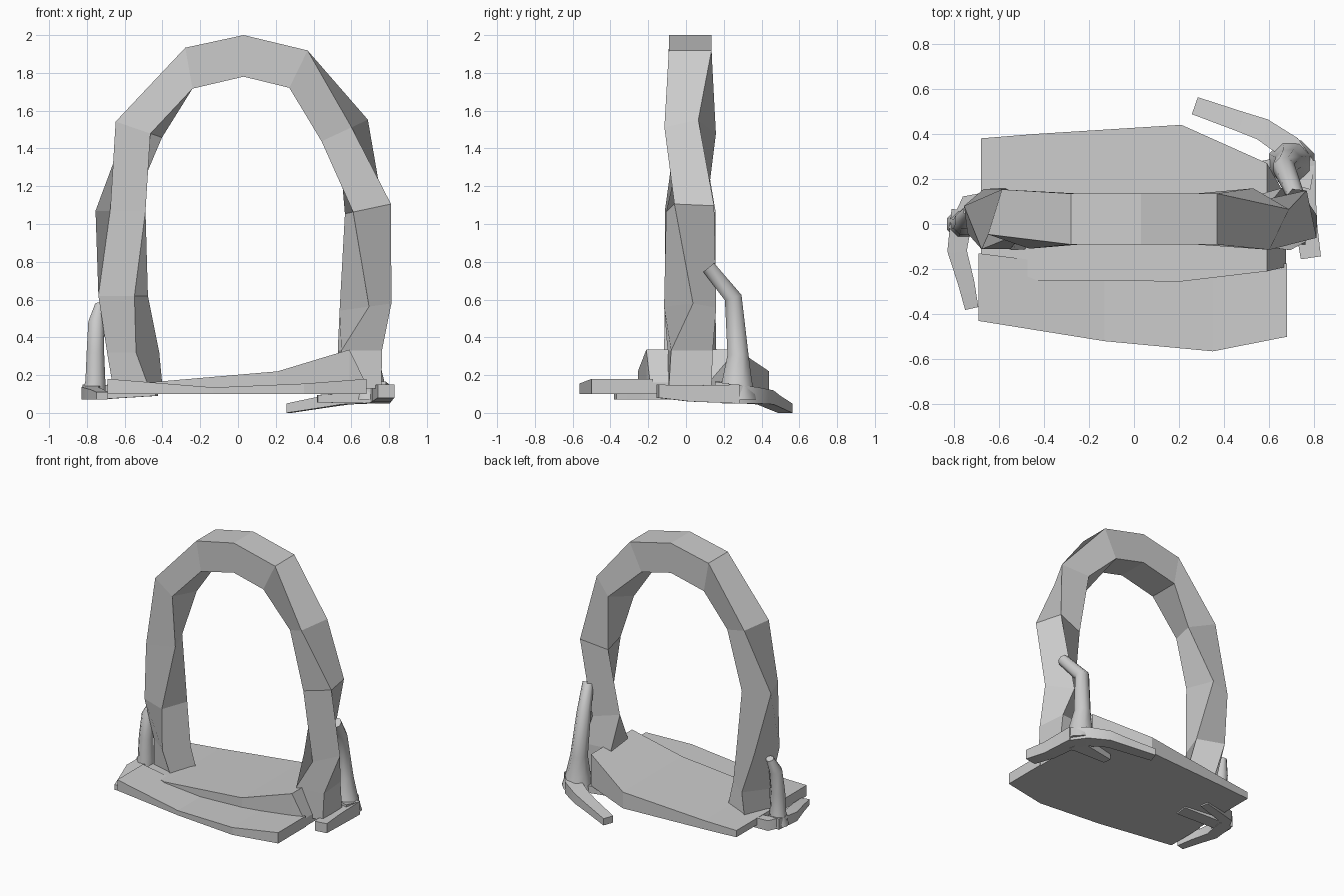
import bpy, bmesh, math
from mathutils import Vector

if "Cube" in bpy.data.objects:
    bpy.data.objects.remove(bpy.data.objects["Cube"])


def loft(name, rings, smooth=False):
    """Skin a list of equal-sized point rings and cap both ends."""
    bm = bmesh.new()
    rows = [[bm.verts.new(p) for p in r] for r in rings]
    n = len(rows[0])
    for a, b in zip(rows, rows[1:]):
        for i in range(n):
            j = (i + 1) % n
            bm.faces.new((a[i], a[j], b[j], b[i]))
    bm.faces.new(rows[0])
    bm.faces.new(rows[-1])
    bmesh.ops.recalc_face_normals(bm, faces=bm.faces)
    me = bpy.data.meshes.new(name)
    bm.to_mesh(me)
    bm.free()
    ob = bpy.data.objects.new(name, me)
    bpy.context.collection.objects.link(ob)
    if smooth:
        bpy.context.view_layer.objects.active = ob
        ob.select_set(True)
        bpy.ops.object.shade_smooth_by_angle(angle=math.radians(55))
        ob.select_set(False)


def arch_ring(x, z, lean, twist):
    """Box section in the plane spanned by the lean direction and y."""
    lean, twist = math.radians(lean), math.radians(twist)
    s = 1 - 0.12 * abs(math.sin(2 * twist))
    ring = []
    for u, v in ((1, -1), (1, 1), (-1, 1), (-1, -1)):
        u, v = u * 0.110 * s, v * 0.113 * s
        r = u * math.cos(twist) - v * math.sin(twist)
        y = u * math.sin(twist) + v * math.cos(twist)
        ring.append((x + r * math.cos(lean), 0.022 + y, z + r * math.sin(lean)))
    return ring


def slab(name, strips, bottom=0.10):
    """Cross strips: x, front y, back y, top z."""
    loft(name, [[(x, f, bottom), (x, b, bottom), (x, b, t), (x, f, t)]
                for x, f, b, t in strips])


def toe(name, path, w0, w1, h0, h1):
    """Flat root through x, y, bottom z with tapering width and height."""
    rings = []
    last = len(path) - 1
    for i, (x, y, z) in enumerate(path):
        k = i / last
        d = Vector(path[min(i + 1, last)]) - Vector(path[max(i - 1, 0)])
        side = Vector((-d.y, d.x, 0)).normalized() * (w0 + (w1 - w0) * k) / 2
        low, up = Vector((x, y, z)), Vector((0, 0, h0 + (h1 - h0) * k))
        rings.append([low + side, low - side, low - side + up, low + side + up])
    loft(name, rings, True)


def stalk(name, path, sides=8):
    """Round root through x, y, z, radius; rings tilt with the bend in y."""
    rings = []
    for i, (x, y, z, r) in enumerate(path):
        p, q = path[max(i - 1, 0)], path[min(i + 1, len(path) - 1)]
        tilt = 0 if i < 2 else math.atan2(q[1] - p[1], q[2] - p[2])
        ring = []
        for k in range(sides):
            a = 2 * math.pi * (k + 0.5) / sides
            v = r * math.sin(a)
            ring.append((x + r * math.cos(a), y + v * math.cos(tilt),
                         z - v * math.sin(tilt)))
        rings.append(ring)
    loft(name, rings, True)


# twisted stone arch: centre x, z, lean of section, twist
loft("stone_arch", [arch_ring(*r) for r in (
    (-.53, .13, 180, 20), (-.555, .32, 180, 38), (-.608, .62, 180, 20),
    (-.622, 1.07, 180, -22), (-.525, 1.50, 161, 18), (-.26, 1.825, 100, 0),
    (.03, 1.89, 90, 0), (.32, 1.82, 64, 0), (.565, 1.495, 25, -28),
    (.688, 1.08, 12, 12), (.675, .56, 8, 52), (.645, .33, 0, 5), (.65, .13, 0, 0))])

# rear paving slab rising to the right, then dropping off
slab("rear_slab", ((-.68, -.15, .38, .15), (-.43, -.25, .40, .165),
                   (.21, -.255, .44, .22), (.59, -.21, .27, .335),
                   (.675, -.19, .12, .16)))

# front step with a worn dip in its front edge
slab("front_step", ((-.69, -.43, -.13, .18), (-.13, -.52, -.2, .135),
                    (.35, -.565, -.19, .155), (.68, -.50, -.175, .18)))

# right root: upright stalk with toes along the ground
stalk("right_root_stalk", ((.70, .27, .07, .11), (.695, .27, .17, .085),
                           (.685, .275, .31, .06), (.665, .25, .61, .05),
                           (.72, .12, .77, .04)))
toe("right_root_back_toe", ((.72, .17, .055), (.745, .26, .05), (.69, .34, .05),
                            (.57, .42, .045), (.47, .455, .03), (.27, .525, 0)),
    .13, .08, .11, .05)
toe("right_root_front_toe", ((.75, .28, .05), (.76, .02, .06), (.785, -.15, .08)),
    .11, .09, .10, .07)
toe("right_root_inner_toe", ((.72, .25, .05), (.42, .22, .055)), .12, .06, .06, .04)

# left root: smaller stalk and toes
stalk("left_root_stalk", ((-.765, 0, .08, .07), (-.755, 0, .17, .057),
                          (-.755, 0, .32, .05), (-.75, .02, .48, .046),
                          (-.73, .06, .575, .028)))
toe("left_root_front_toe", ((-.76, .06, .07), (-.785, -.12, .07),
                            (-.745, -.26, .07), (-.72, -.375, .07)),
    .10, .06, .08, .04)
toe("left_root_back_toe", ((-.78, -.03, .07), (-.74, .09, .07), (-.50, .14, .09)),
    .09, .06, .08, .07)
toe("left_root_inner_toe", ((-.76, .02, .07), (-.43, -.02, .09)), .10, .10, .04, .03)
